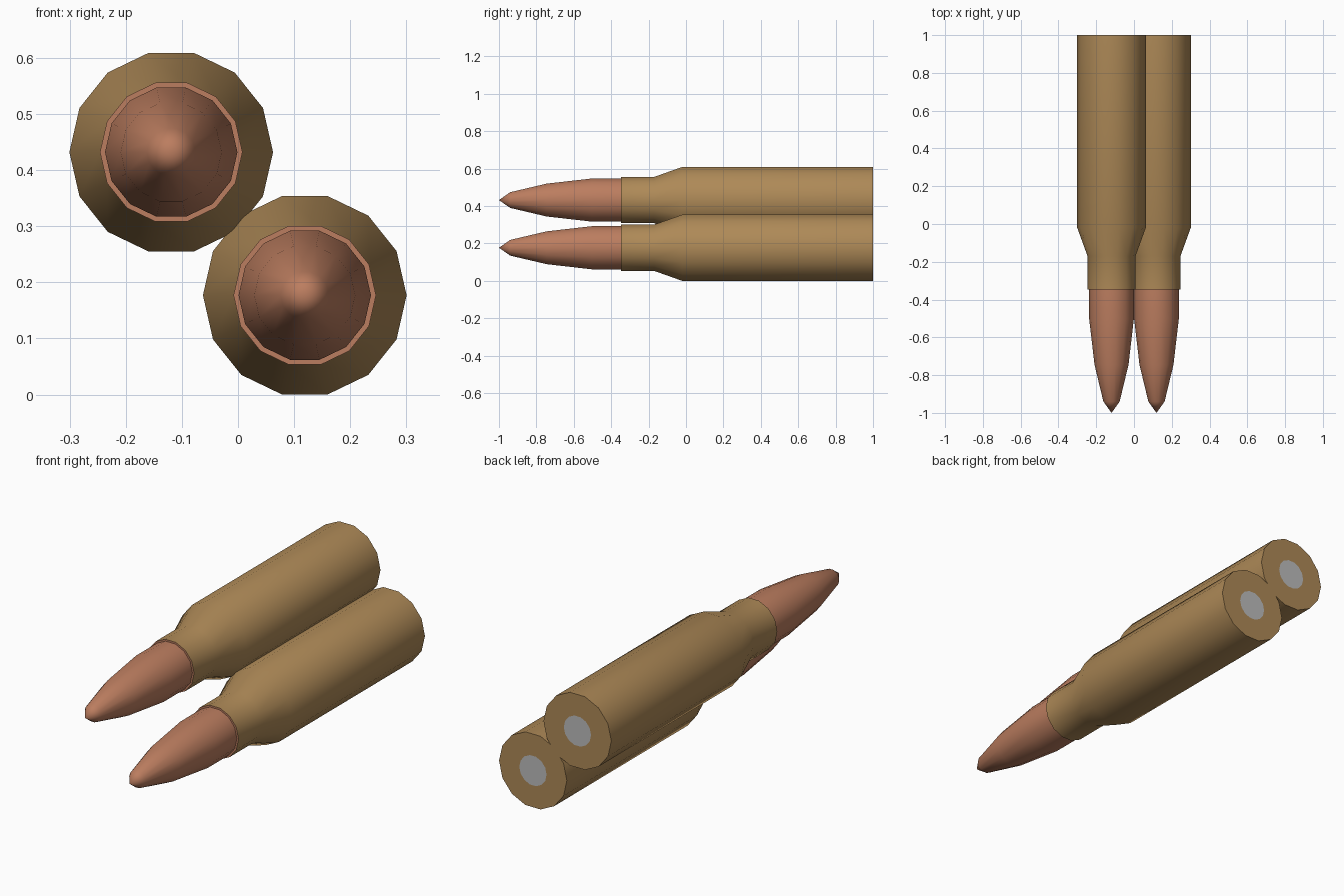
import bpy, bmesh, math

if "Cube" in bpy.data.objects:
    bpy.data.objects.remove(bpy.data.objects["Cube"])

SIDES = 14


def material(name, rgb):
    m = bpy.data.materials.new(name)
    m.diffuse_color = (*rgb, 1)
    m.use_nodes = True
    m.node_tree.nodes["Principled BSDF"].inputs["Base Color"].default_value = m.diffuse_color
    return m


brass = material("brass", (0.42, 0.25, 0.095))
copper = material("copper", (0.50, 0.205, 0.115))
steel = material("primer_grey", (0.50, 0.50, 0.50))


def lathe(name, profile, mat, cx, cz):
    """Turn (radius, y) points around the y axis; radius 0 makes a tip."""
    bm = bmesh.new()
    rings = []
    for r, y in profile:
        n = SIDES if r else 1
        rings.append([bm.verts.new((r * math.cos(2 * math.pi * i / SIDES), y,
                                    r * math.sin(2 * math.pi * i / SIDES)))
                      for i in range(n)])
    for a, b in zip(rings, rings[1:]):
        for i in range(SIDES):
            j = (i + 1) % SIDES
            quad = [a[i % len(a)], a[j % len(a)], b[j % len(b)], b[i % len(b)]]
            bm.faces.new(list(dict.fromkeys(quad)))
    bmesh.ops.recalc_face_normals(bm, faces=bm.faces)
    # profiles run front to back, so the outside must face away from the axis
    side = max(bm.faces, key=lambda f: f.calc_area())
    c = side.calc_center_median()
    if abs(side.normal.y) < 0.9 and side.normal.x * c.x + side.normal.z * c.z < 0:
        bmesh.ops.reverse_faces(bm, faces=bm.faces)
    elif abs(side.normal.y) >= 0.9 and side.normal.y < 0:
        bmesh.ops.reverse_faces(bm, faces=bm.faces)
    me = bpy.data.meshes.new(name)
    bm.to_mesh(me)
    bm.free()
    me.materials.append(mat)
    ob = bpy.data.objects.new(name, me)
    ob.location = (cx, 0, cz)
    bpy.context.collection.objects.link(ob)
    bpy.ops.object.select_all(action='DESELECT')
    ob.select_set(True)
    bpy.context.view_layer.objects.active = ob
    bpy.ops.object.shade_smooth_by_angle(angle=math.radians(40))


# Two identical cartridges, one resting up against the other
for tag, cx, cz in (("upper", -0.119, 0.432), ("lower", 0.119, 0.177)):
    # bullet, ending in the copper lip over the case mouth
    lathe(f"bullet_{tag}", [(0, -1.0), (0.043, -0.94), (0.09, -0.745),
                            (0.118, -0.505), (0.118, -0.347), (0.127, -0.347)],
          copper, cx, cz)
    # neck, shoulder, body and flat base around the primer
    lathe(f"case_{tag}", [(0.127, -0.347), (0.127, -0.17), (0.1815, -0.02),
                          (0.1815, 1.0), (0.073, 1.0)], brass, cx, cz)
    # primer disc
    lathe(f"primer_{tag}", [(0.073, 1.0), (0, 1.0)], steel, cx, cz)
